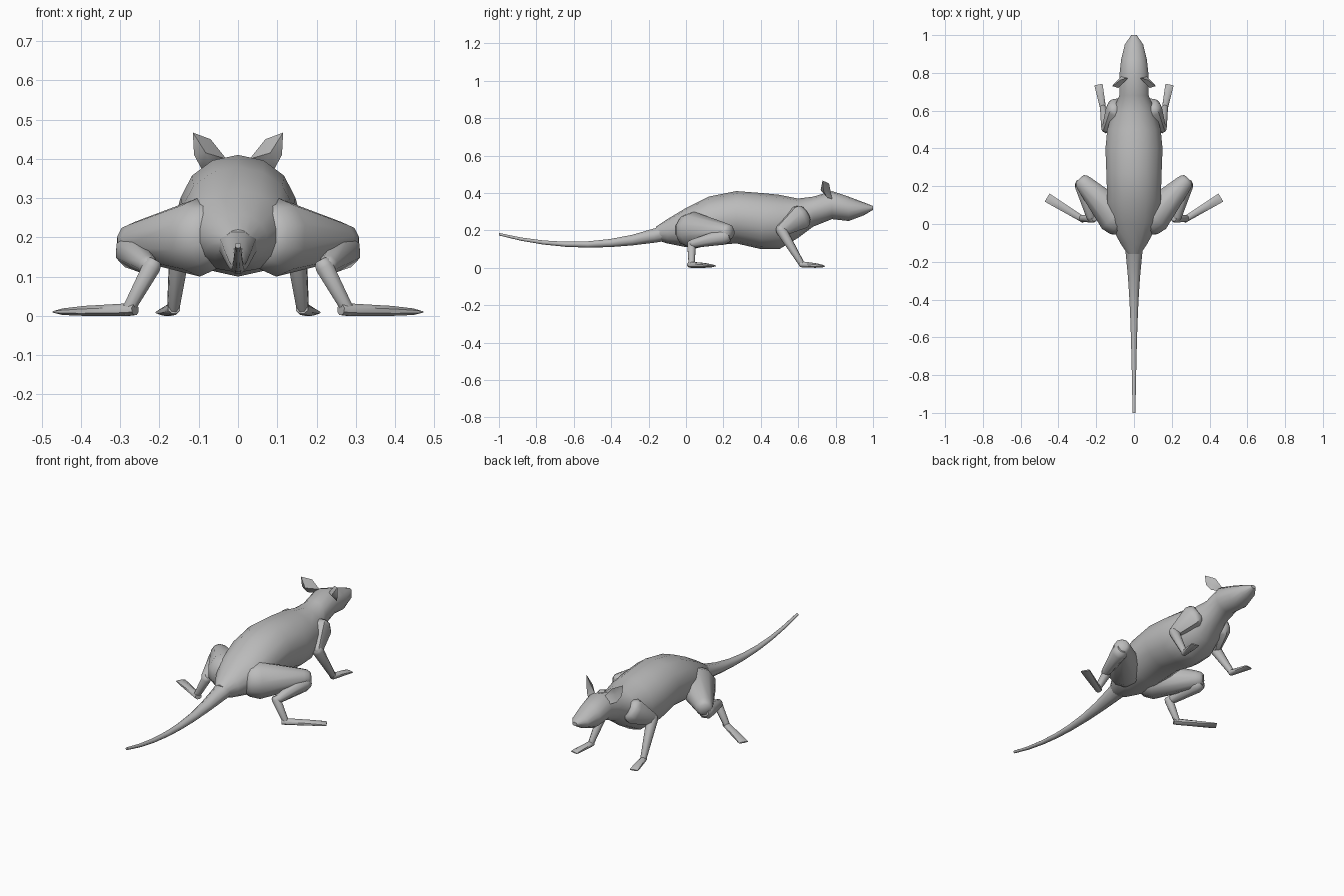
import bpy, bmesh
from math import cos, sin, pi, radians
from mathutils import Vector

if "Cube" in bpy.data.objects:
    bpy.data.objects.remove(bpy.data.objects["Cube"])

grey = bpy.data.materials.new("fur grey")
grey.use_nodes = True
grey.diffuse_color = (.5, .5, .5, 1)
grey.node_tree.nodes["Principled BSDF"].inputs["Base Color"].default_value = grey.diffuse_color


def finish(name, bm):
    """Turn the bmesh into a softly shaded grey object."""
    bmesh.ops.recalc_face_normals(bm, faces=bm.faces)
    mesh = bpy.data.meshes.new(name)
    bm.to_mesh(mesh)
    bm.free()
    mesh.materials.append(grey)
    part = bpy.data.objects.new(name, mesh)
    bpy.context.collection.objects.link(part)
    bpy.ops.object.select_all(action="DESELECT")
    part.select_set(True)
    bpy.context.view_layer.objects.active = part
    bpy.ops.object.shade_smooth_by_angle(angle=radians(50))


def loft(name, rings, direction, sides):
    """Skin elliptical rings (centre, half width, half height) square to a direction."""
    across = direction.cross(Vector((0, 0, 1))).normalized()
    up = across.cross(direction).normalized()
    bm = bmesh.new()
    loops = []
    for centre, width, height in rings:
        loop = []
        for k in range(sides):
            angle = 2 * pi * (k + .5) / sides
            point = centre + across * cos(angle) * width + up * sin(angle) * height
            point.z = max(point.z, 0)
            loop.append(bm.verts.new(point))
        loops.append(loop)
    for near, far in zip(loops, loops[1:]):
        for k in range(sides):
            bm.faces.new((near[k - 1], near[k], far[k], far[k - 1]))
    bm.faces.new(loops[0])
    bm.faces.new(loops[-1])
    finish(name, bm)


def bone(name, start, end, start_radius, end_radius, flatness=1, sides=8):
    """Tapered limb segment with rounded ends."""
    direction = (end - start).normalized()
    rings = []
    for centre, radius, shifts in ((start, start_radius, (-.8, -.5, 0)),
                                   (end, end_radius, (0, .5, .8))):
        for shift in shifts:
            size = radius * (1 - shift * shift) ** .5
            rings.append((centre + direction * radius * shift, size, size * flatness))
    loft(name, rings, direction, sides)


def foot(name, heel, toe, heel_radius, toe_radius):
    """Sole that widens and flattens towards blunt toes."""
    direction = (toe - heel).normalized()
    rings = []
    for step, thickness in ((-.1, .8), (0, 1), (.6, .8), (.9, .5), (1, .2)):
        width = heel_radius + (toe_radius - heel_radius) * max(step, 0)
        rings.append((heel.lerp(toe, step), width, heel_radius * thickness))
    loft(name, rings, direction, sides=8)


forward = Vector((0, 1, 0))

# Trunk, neck and head: y, bottom, top, half width
profile = [(-.16, .15, .22, .035), (-.1, .13, .26, .075), (0, .11, .32, .13),
           (.12, .12, .38, .145), (.27, .13, .41, .15), (.4, .1, .4, .155),
           (.5, .1, .39, .145), (.6, .16, .37, .115), (.68, .22, .38, .08),
           (.78, .26, .41, .08), (.87, .25, .38, .07), (.95, .28, .35, .05),
           (1, .31, .33, .015)]
loft("body", [(Vector((0, y, (low + top) / 2)), width, (top - low) / 2)
              for y, low, top, width in profile], forward, sides=14)

# Tail: a sagging curve that swells into the rump
tail_rings = []
for step in range(9):
    t = step / 8
    y = t * .95 - 1
    radius = .008 + .02 * t + .035 * t ** 4
    centre = Vector((0, y, .124 + .3 * (y + .57) ** 2))
    tail_rings.append((centre, radius, radius * .9))
loft("tail", tail_rings, forward, sides=8)

for side, label in ((1, "left_"), (-1, "right_")):
    def joint(x, y, z):
        return Vector((x * side, y, z))

    # Hind leg: broad haunch, shank folded back, hock and splayed foot
    hip, knee, hock = joint(.1, .04, .2), joint(.26, .21, .19), joint(.23, .04, .13)
    heel, toe = joint(.28, .03, .015), joint(.46, .14, .01)
    bone(label + "haunch", hip, knee, .1, .05, sides=10)
    bone(label + "shank", joint(.27, .2, .165), hock, .045, .025)
    bone(label + "hock", joint(.22, .03, .125), heel, .025, .017)
    foot(label + "hind_foot", heel, toe, .018, .027)

    # Foreleg: shoulder, forearm and paw
    shoulder, elbow = joint(.1, .61, .27), joint(.145, .51, .2)
    wrist, fingers = joint(.165, .62, .018), joint(.188, .738, .008)
    bone(label + "upper_arm", shoulder, elbow, .05, .025, flatness=1.4)
    bone(label + "forearm", elbow, wrist, .03, .016)
    foot(label + "front_paw", wrist, fingers, .017, .024)

    # Ear: pointed leaf, cupped in front and bulging behind
    rim = [joint(.03, .775, .4), joint(.07, .765, .45), joint(.115, .73, .467),
           joint(.112, .735, .41), joint(.093, .755, .375), joint(.06, .79, .365)]
    ear = bmesh.new()
    edge = [ear.verts.new(point) for point in rim]
    for depth in (.75, .72):
        hub = ear.verts.new(joint(.082, depth, .415))
        for k in range(len(edge)):
            ear.faces.new((edge[k - 1], edge[k], hub))
    finish(label + "ear", ear)
